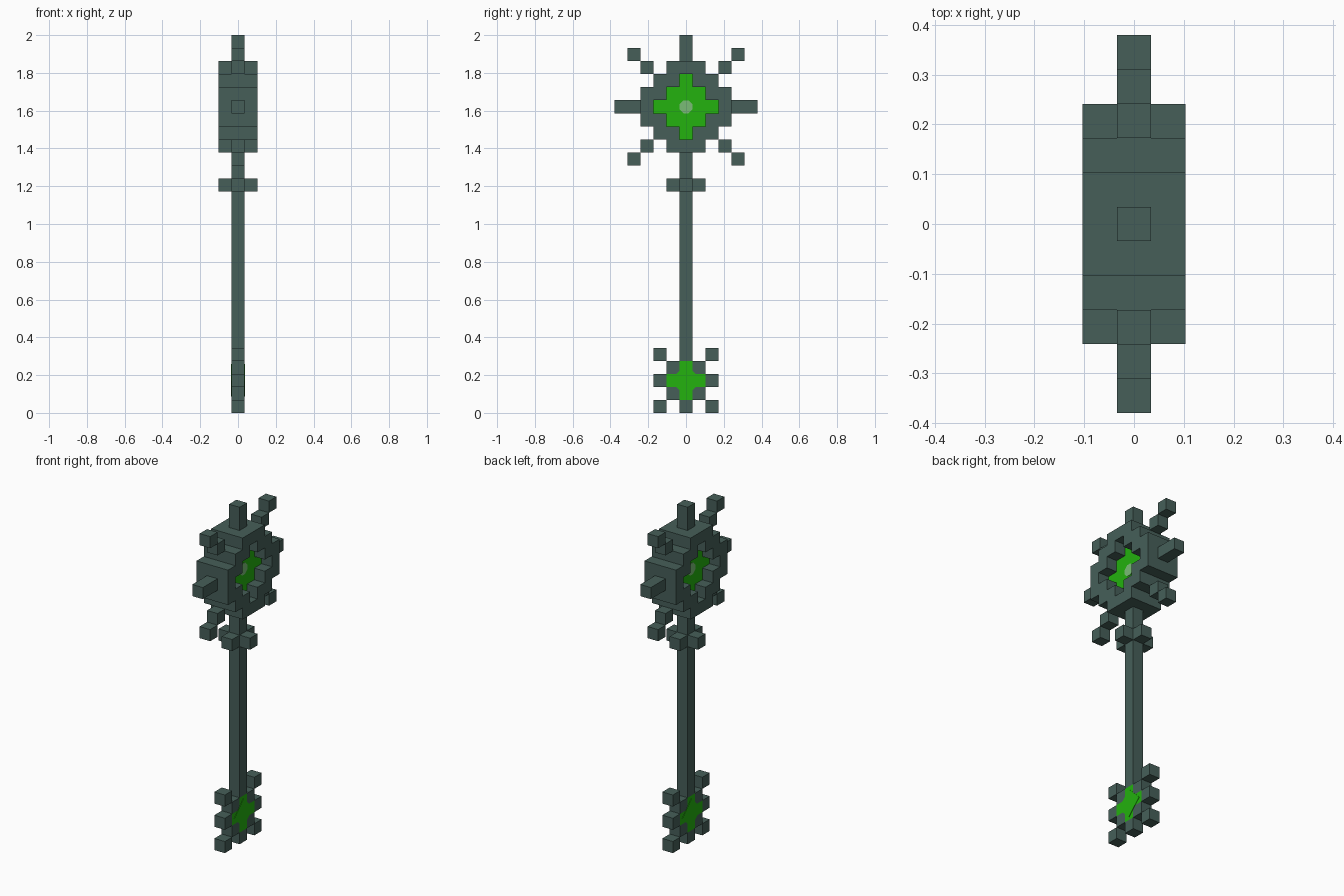
import bpy, bmesh, math
from mathutils import Matrix, Vector

if "Cube" in bpy.data.objects:
    bpy.data.objects.remove(bpy.data.objects["Cube"])

U = 2 / 29            # edge of one block; the staff is 29 blocks tall
HEAD, COLLAR, FOOT = 23, 17, 2   # block rows of the part centres


def srgb(*rgb):
    return [((c / 255 + 0.055) / 1.055) ** 2.4 for c in rgb] + [1]


def material(name, color):
    m = bpy.data.materials.new(name)
    m.use_nodes = True
    m.diffuse_color = color
    m.node_tree.nodes["Principled BSDF"].inputs["Base Color"].default_value = color
    return m


slate = material("slate", srgb(70, 95, 89))
green = material("bright_green", srgb(35, 178, 14))
pale = material("pale_green", srgb(122, 188, 118))


def add_object(name, bm, mat):
    mesh = bpy.data.meshes.new(name)
    bm.to_mesh(mesh)
    bm.free()
    mesh.materials.append(mat)
    obj = bpy.data.objects.new(name, mesh)
    bpy.context.collection.objects.link(obj)


def blocks(name, cells, mat):
    """Join unit blocks at (x, y, row) and drop the walls between them."""
    cells = set(cells)
    bm = bmesh.new()
    for cell in cells:
        center = Vector(cell) + Vector((0, 0, 0.5))
        made = bmesh.ops.create_cube(bm, size=U, matrix=Matrix.Translation(center * U))
        faces = {f for v in made["verts"] for f in v.link_faces}
        inner = []
        for f in faces:
            f.normal_update()
            step = tuple(round(c + n) for c, n in zip(cell, f.normal))
            if step in cells:
                inner.append(f)
        bmesh.ops.delete(bm, geom=inner, context="FACES")
    bmesh.ops.remove_doubles(bm, verts=bm.verts, dist=U / 100)
    add_object(name, bm, mat)


def plates(name, row, sides, radius, turn, mat):
    """Thin polygon plates on both broad sides of the centre layer."""
    bm = bmesh.new()
    for side in (-1, 1):
        place = (Matrix.Translation((side * U / 2, 0, (row + 0.5) * U))
                 @ Matrix.Rotation(turn, 4, "X") @ Matrix.Rotation(math.pi / 2, 4, "Y"))
        bmesh.ops.create_cone(bm, cap_ends=True, segments=sides, radius1=radius * U,
                              radius2=radius * U, depth=0.005, matrix=place)
    add_object(name, bm, mat)


def pattern(reach, rule):
    span = range(-reach, reach + 1)
    return [(y, z) for y in span for z in span if rule(abs(y), abs(z))]


# Shaft and plus-shaped collar
blocks("shaft", [(0, 0, k) for k in range(FOOT + 2, HEAD - 3)], slate)
blocks("collar", [(x, y, COLLAR) for x in (-1, 0, 1) for y in (-1, 0, 1)
                  if abs(x) + abs(y) == 1], slate)

# Head: thick stepped ring, thin rays and recessed gem
ring = pattern(3, lambda y, z: 3 <= y + z <= 4)
blocks("head_ring", [(x, y, HEAD + z) for x in (-1, 0, 1) for y, z in ring], slate)

rays = pattern(5, lambda y, z: (y == z and y in (3, 4)) or (min(y, z) == 0 and max(y, z) > 3))
blocks("head_rays", [(0, y, HEAD + z) for y, z in rays if (y, z) not in ((0, -4), (0, -5))], slate)
blocks("lower_neck", [(0, 0, HEAD - 4)], slate)

gem = pattern(2, lambda y, z: y + z <= 2)
blocks("head_gem", [(0, y, HEAD + z) for y, z in gem], green)
plates("gem_center", HEAD, 8, 0.54, math.pi / 8, pale)

# Foot: thin open frame with a flush cross-shaped gem
frame = pattern(2, lambda y, z: (y == z and y > 0) or (y, z) in ((2, 0), (0, 2)))
blocks("foot_frame", [(0, y, FOOT + z) for y, z in frame if (y, z) != (0, 2)], slate)
cross = pattern(1, lambda y, z: y + z <= 1)
blocks("foot_gem", [(0, y, FOOT + z) for y, z in cross], green)
plates("foot_gem_center", FOOT, 4, 1.25, 0, green)
